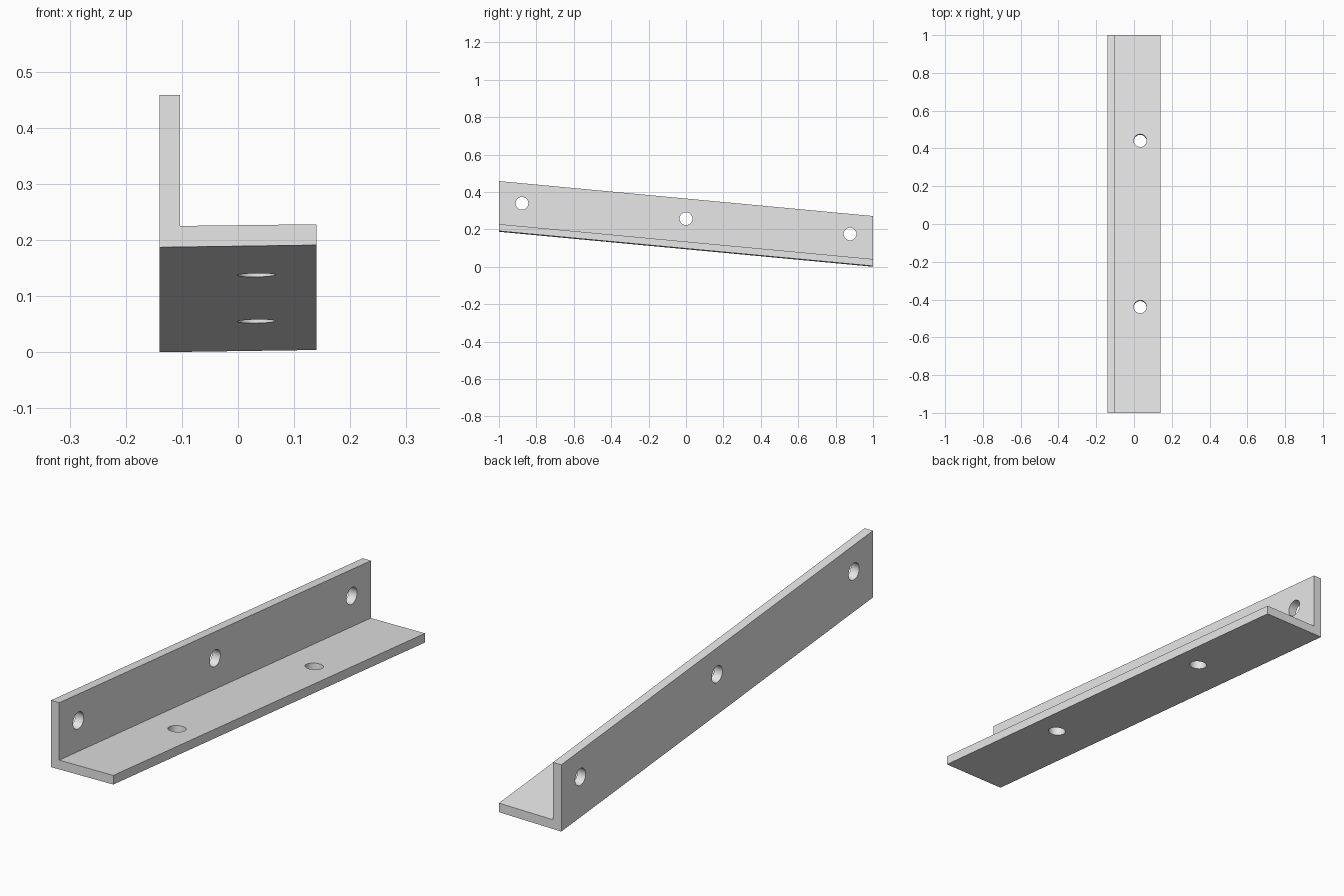
import bpy
import bmesh
import math
from mathutils import Matrix, Vector

if "Cube" in bpy.data.objects:
    bpy.data.objects.remove(bpy.data.objects["Cube"])

DROP = 0.187          # fall from front end to back end
SLOPE = -DROP / 2     # rise per unit of y
HOLE_RADIUS = 0.034

# Single grey metal
metal = bpy.data.materials.new("light_grey_metal")
metal.use_nodes = True
grey = (0.8, 0.8, 0.8, 1)
metal.diffuse_color = grey
metal.node_tree.nodes["Principled BSDF"].inputs["Base Color"].default_value = grey


def add_object(name, bm):
    bmesh.ops.recalc_face_normals(bm, faces=bm.faces)
    mesh = bpy.data.meshes.new(name)
    bm.to_mesh(mesh)
    bm.free()
    mesh.materials.append(metal)
    obj = bpy.data.objects.new(name, mesh)
    bpy.context.collection.objects.link(obj)
    return obj


# L-shaped bar: front-end profile swept back and down, with plumb ends
profile = [(-0.14, 0.187), (0.14, 0.191), (0.14, 0.228),
           (-0.103, 0.225), (-0.103, 0.458), (-0.14, 0.458)]
bm = bmesh.new()
end = bm.faces.new([bm.verts.new((x, -1, z)) for x, z in profile])
swept = bmesh.ops.extrude_face_region(bm, geom=[end], use_keep_orig=True)
moved = [g for g in swept["geom"] if isinstance(g, bmesh.types.BMVert)]
bmesh.ops.translate(bm, verts=moved, vec=(0, 2, -DROP))
bar = add_object("angle_bar", bm)


# Bolt holes, drilled square to each leg
def drill(bm, centre, axis):
    turn = Vector((0, 0, 1)).rotation_difference(Vector(axis)).to_matrix().to_4x4()
    bmesh.ops.create_cone(bm, cap_ends=True, segments=32, depth=0.12,
                          radius1=HOLE_RADIUS, radius2=HOLE_RADIUS,
                          matrix=Matrix.Translation(centre) @ turn)


bm = bmesh.new()
for y in (-0.877, 0, 0.877):
    drill(bm, (-0.12, y, 0.257 + SLOPE * y), (1, 0, 0))
for y in (-0.44, 0.44):
    drill(bm, (0.033, y, 0.115 + SLOPE * y), (0, -SLOPE, 1))
cutter = add_object("hole_cutter", bm)
cutter.hide_render = True

cut = bar.modifiers.new("bolt_holes", "BOOLEAN")
cut.operation = "DIFFERENCE"
cut.solver = "EXACT"
cut.object = cutter
bpy.ops.object.select_all(action="DESELECT")
bpy.context.view_layer.objects.active = bar
bar.select_set(True)
bpy.ops.object.modifier_apply(modifier=cut.name)
bpy.data.objects.remove(cutter)

# Smooth hole walls, crisp edges
bpy.ops.object.shade_smooth_by_angle(angle=math.radians(30))
